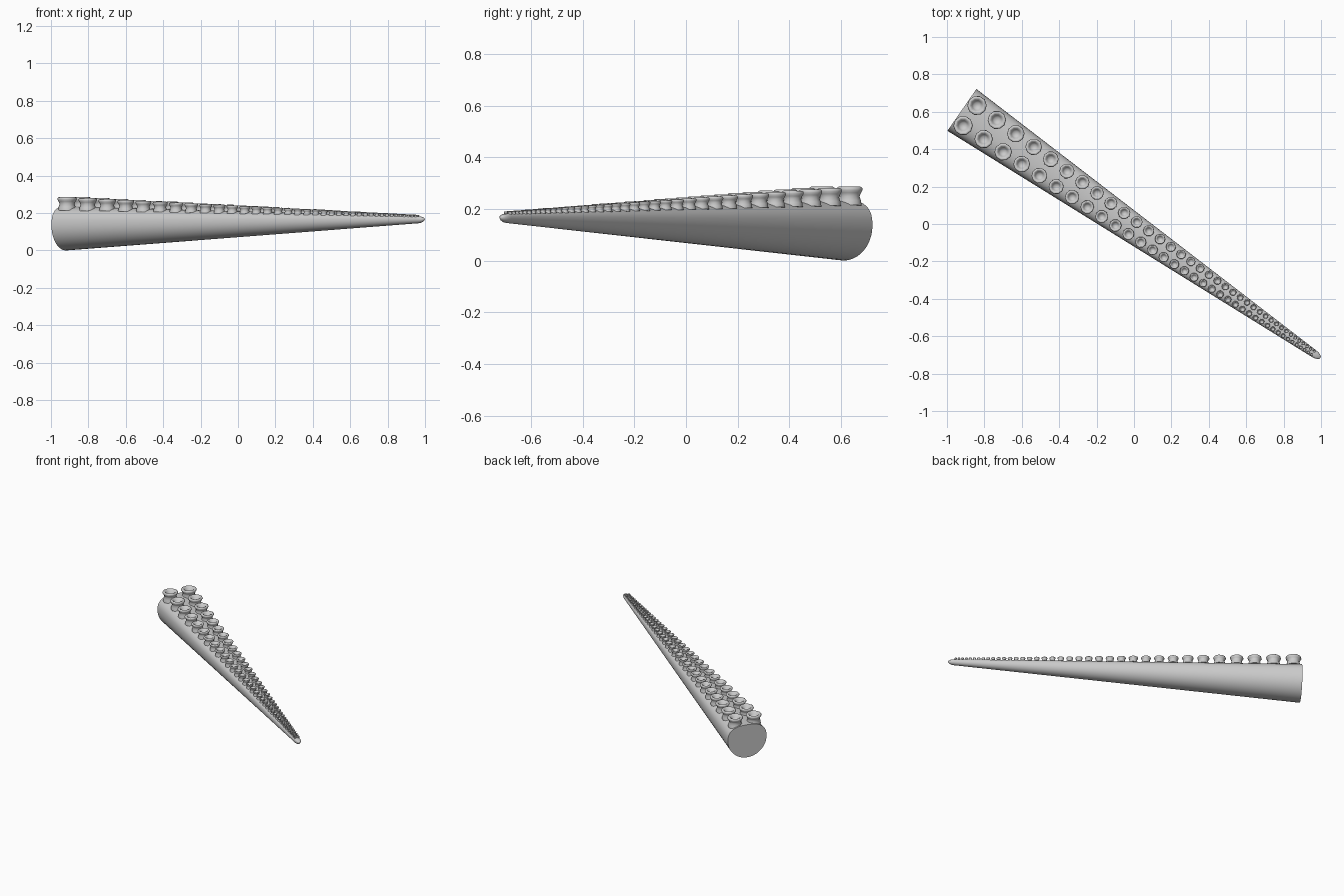
import bpy, bmesh, math
from mathutils import Vector

default = bpy.data.objects.get("Cube")
if default:
    bpy.data.objects.remove(default)

# Axis of the tentacle, from the thick cut end to the tip
BASE = Vector((-0.92, 0.61, 0.136))
TIP = Vector((0.997, -0.717, 0.167))
LENGTH = (TIP - BASE).length
AXIS = (TIP - BASE).normalized()
SIDE = Vector((-AXIS.y, AXIS.x, 0)).normalized()
UP = Vector((0, 0, 1))
R_BASE, R_TIP = 0.136, 0.019

grey = bpy.data.materials.new("plain grey")
grey.use_nodes = True
grey.diffuse_color = (0.6, 0.6, 0.6, 1)
grey.node_tree.nodes["Principled BSDF"].inputs["Base Color"].default_value = (0.6, 0.6, 0.6, 1)


def radius(s):
    return R_BASE + (R_TIP - R_BASE) * s / LENGTH


def place(s, across, height):
    return BASE + AXIS * s + SIDE * across + UP * height


def section(angle):
    """Round below, lower and flatter on top."""
    c, h = math.cos(angle), math.sin(angle)
    if h <= 0:
        return c, h
    p = 2 / 2.6
    return math.copysign(abs(c) ** p, c), 0.74 * h ** p


def bridge(bm, lower, upper):
    n = len(lower)
    for i in range(n):
        j = (i + 1) % n
        bm.faces.new((lower[i], lower[j], upper[j], upper[i]))


def finish(bm, name, angle):
    bmesh.ops.recalc_face_normals(bm, faces=bm.faces)
    mesh = bpy.data.meshes.new(name)
    bm.to_mesh(mesh)
    bm.free()
    mesh.materials.append(grey)
    obj = bpy.data.objects.new(name, mesh)
    bpy.context.collection.objects.link(obj)
    bpy.ops.object.select_all(action='DESELECT')
    obj.select_set(True)
    bpy.context.view_layer.objects.active = obj
    bpy.ops.object.shade_smooth_by_angle(angle=math.radians(angle))


# Tapered arm with a flat cut end and a rounded tip
SIDES = 40
round_start = LENGTH - 0.04
stations = [(round_start * i / 16, 1.0) for i in range(17)]
stations += [(round_start + 0.04 * math.sin(a), math.cos(a)) for a in (0.4, 0.8, 1.15, 1.4)]
bm = bmesh.new()
rings = []
for s, shrink in stations:
    r = radius(s) * shrink
    ring = []
    for i in range(SIDES):
        c, h = section(2 * math.pi * i / SIDES)
        ring.append(bm.verts.new(place(s, c * r, h * r)))
    rings.append(ring)
for a, b in zip(rings, rings[1:]):
    bridge(bm, a, b)
bm.faces.new(rings[0])
bm.faces.new(rings[-1])
finish(bm, "tentacle_arm", 40)

# Two rows of cupped suckers, shrinking with the arm
CUP = [(0.36, 0.58), (0.34, 0.72), (0.30, 0.84), (0.34, 0.94), (0.39, 1.02),
       (0.38, 1.09), (0.33, 1.12), (0.26, 1.09), (0.20, 0.97), (0.12, 0.88)]
CUP_SIDES = 10
bm = bmesh.new()
s = 0.053
while s < LENGTH - 0.03:
    r = radius(s)
    for row in (-1, 1):
        rings = []
        for width, height in CUP:
            ring = []
            for i in range(CUP_SIDES):
                a = 2 * math.pi * i / CUP_SIDES
                across = 0.49 * row + width * math.sin(a)
                ring.append(bm.verts.new(place(s, across * r, height * r)
                                         + AXIS * width * r * math.cos(a)))
            rings.append(ring)
        for a, b in zip(rings, rings[1:]):
            bridge(bm, a, b)
        bm.faces.new(rings[0])
        bm.faces.new(rings[-1])
    s += 0.985 * r
finish(bm, "suckers", 60)
